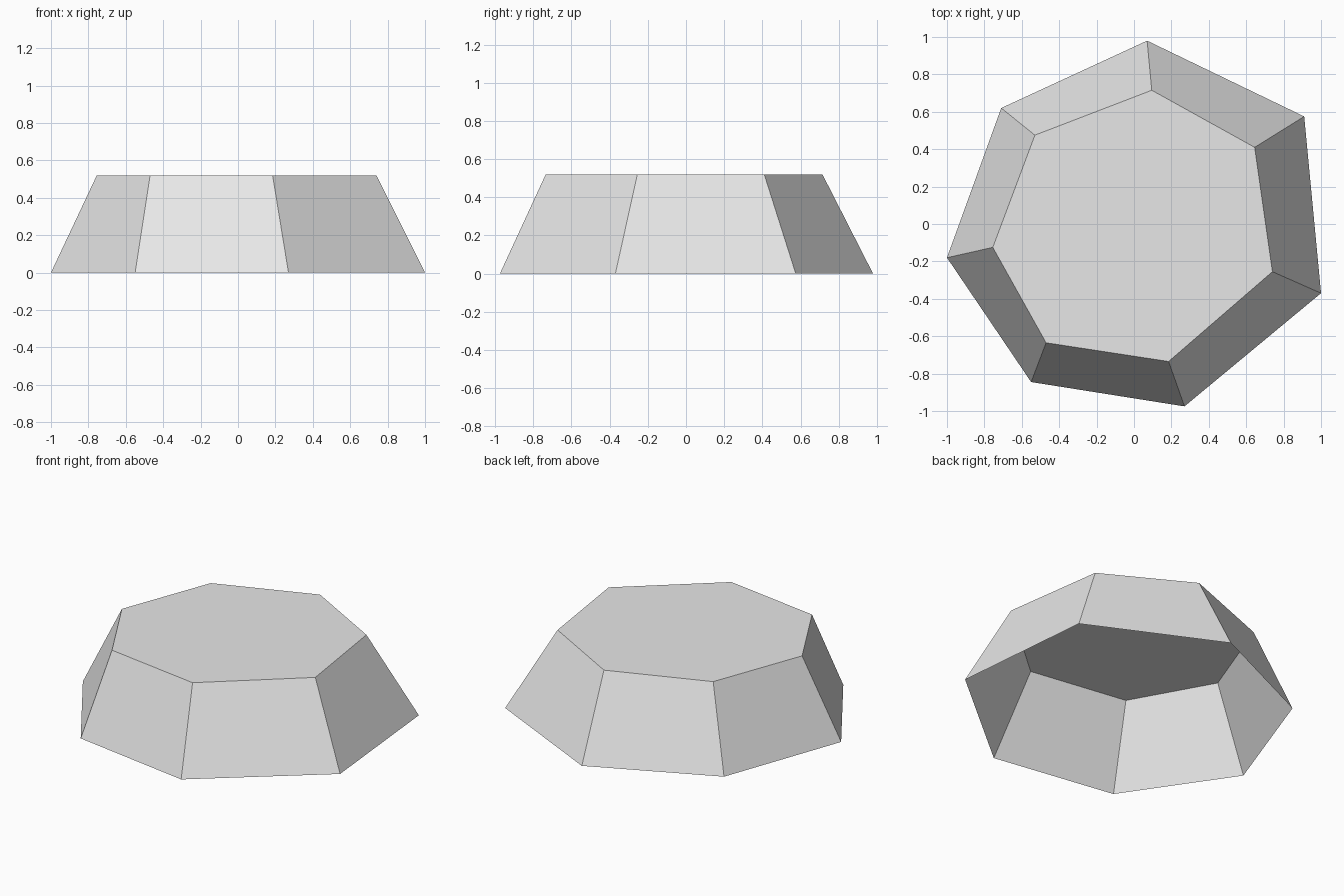
import bpy
import bmesh

cube = bpy.data.objects.get("Cube")
if cube:
    bpy.data.objects.remove(cube, do_unlink=True)

# Plain light grey
grey = bpy.data.materials.new("light_grey")
grey.use_nodes = True
colour = (0.8, 0.8, 0.8, 1)
grey.diffuse_color = colour
grey.node_tree.nodes["Principled BSDF"].inputs["Base Color"].default_value = colour

# Irregular seven-sided outlines, counter-clockwise from the left front
HEIGHT = 0.52
base = [(1.0, -0.37), (0.91, 0.575), (0.07, 0.98), (-0.71, 0.62),
        (-1.0, -0.18), (-0.55, -0.845), (0.27, -0.975)]
rim = [(0.74, -0.255), (0.645, 0.41), (0.095, 0.715), (-0.53, 0.475),
       (-0.755, -0.125), (-0.47, -0.635), (0.185, -0.735)]


def ring(bm, outline, z):
    return [bm.verts.new((x, y, z)) for x, y in outline]


# Hollow shell: sloping sides and a flat top, open underneath
bm = bmesh.new()
low, high = ring(bm, base, 0), ring(bm, rim, HEIGHT)
for i in range(len(low)):
    j = (i + 1) % len(low)
    bm.faces.new((low[i], low[j], high[j], high[i]))
bm.faces.new(high)

mesh = bpy.data.meshes.new("faceted_shell")
bm.to_mesh(mesh)
bm.free()
mesh.materials.append(grey)
shell = bpy.data.objects.new("faceted_shell", mesh)
bpy.context.collection.objects.link(shell)
